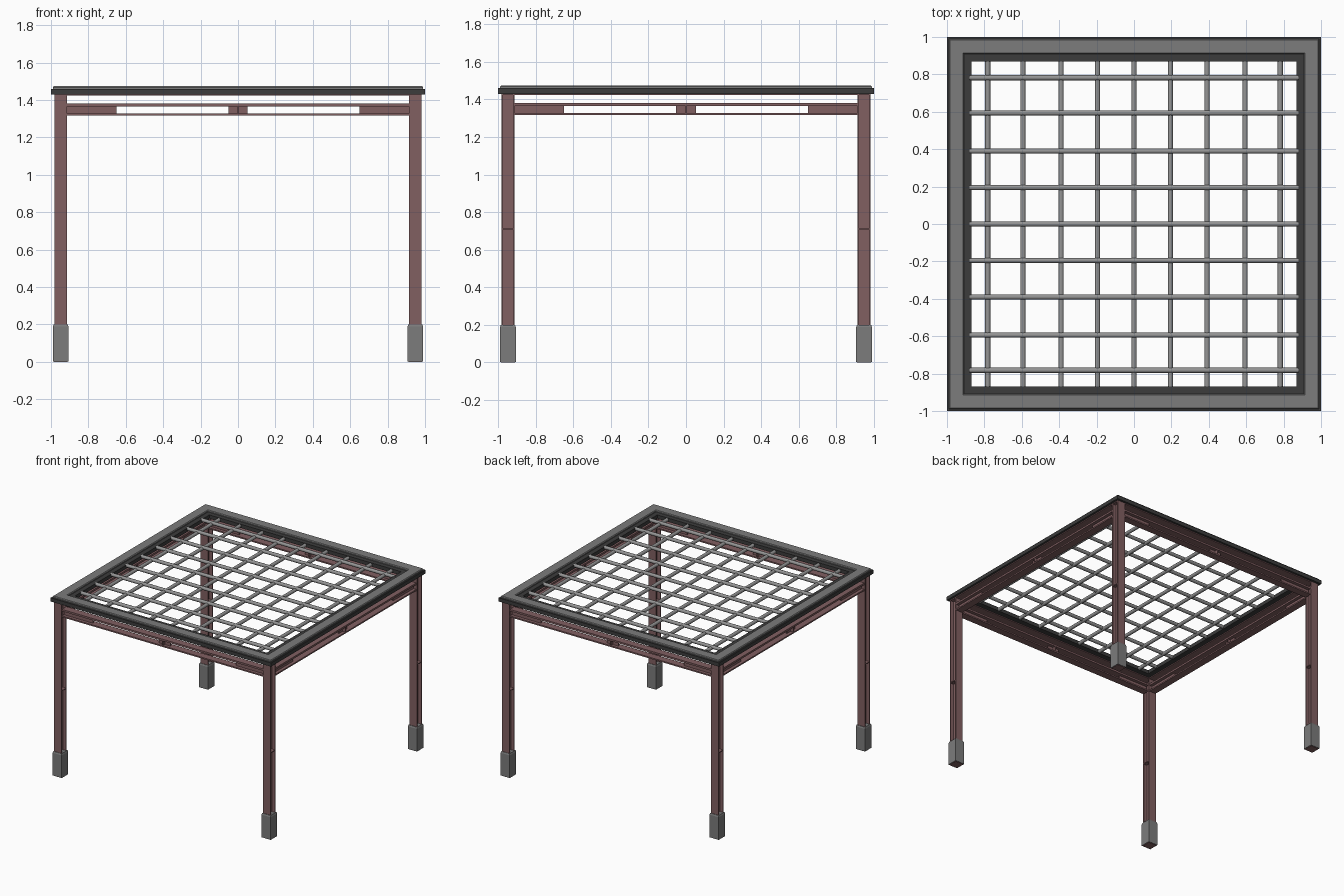
import bpy, bmesh, math
from mathutils import Matrix, Vector

if "Cube" in bpy.data.objects:
    bpy.data.objects.remove(bpy.data.objects["Cube"])


def material(name, rgb):
    m = bpy.data.materials.new(name)
    m.diffuse_color = (*rgb, 1)
    m.use_nodes = True
    m.node_tree.nodes["Principled BSDF"].inputs["Base Color"].default_value = m.diffuse_color
    return m


RED = material("dark_red_paint", (0.22, 0.115, 0.12))
GREY = material("mid_grey", (0.2, 0.2, 0.2))
DARK = material("dark_grey", (0.045, 0.045, 0.045))
STEEL = material("bar_grey", (0.3, 0.3, 0.3))


def finish(name, bm, mat):
    bmesh.ops.recalc_face_normals(bm, faces=bm.faces)
    me = bpy.data.meshes.new(name)
    bm.to_mesh(me)
    bm.free()
    me.materials.append(mat)
    ob = bpy.data.objects.new(name, me)
    bpy.context.collection.objects.link(ob)
    return ob


def add_box(bm, x0, x1, y0, y1, z0, z1):
    mat = Matrix.Translation(((x0 + x1) / 2, (y0 + y1) / 2, (z0 + z1) / 2))
    mat = mat @ Matrix.Diagonal((x1 - x0, y1 - y0, z1 - z0, 1))
    return bmesh.ops.create_cube(bm, size=1, matrix=mat)["verts"]


def square_ring(name, profile, mat):
    """Sweep a closed (half-width, z) profile around a square."""
    bm = bmesh.new()
    loops = [[bm.verts.new((sx * r, sy * r, z)) for r, z in profile]
             for sx, sy in ((-1, -1), (1, -1), (1, 1), (-1, 1))]
    n = len(profile)
    for i in range(4):
        a, b = loops[i], loops[(i + 1) % 4]
        for j in range(n):
            k = (j + 1) % n
            bm.faces.new((a[j], b[j], b[k], a[k]))
    return finish(name, bm, mat)


C = 0.948   # leg and beam centre line
H = 0.034   # half width of a leg

for sy, fb in ((-1, "front"), (1, "back")):
    for sx, lr in ((-1, "left"), (1, "right")):
        x, y = sx * C, sy * C
        # I-section leg, open towards the sides, with a mid stiffener
        bm = bmesh.new()
        for s in (-1, 1):
            yc = y + s * (H - 0.004)
            add_box(bm, x - H, x + H, yc - 0.004, yc + 0.004, 0.18, 1.43)
        add_box(bm, x - 0.004, x + 0.004, y - H + 0.008, y + H - 0.008, 0.18, 1.43)
        add_box(bm, x - H, x + H, y - H + 0.008, y + H - 0.008, 0.707, 0.713)
        finish(f"{fb}_{lr}_leg", bm, RED)
        # Foot block with chamfered top
        bm = bmesh.new()
        f = 0.042
        verts = add_box(bm, x - f, x + f, y - f, y + f, 0.003, 0.188)
        top = max(bm.faces, key=lambda q: q.calc_center_median().z)
        new = bmesh.ops.extrude_face_region(bm, geom=[top])["geom"]
        for v in [g for g in new if isinstance(g, bmesh.types.BMVert)]:
            v.co = (x + (v.co.x - x) * 0.9, y + (v.co.y - y) * 0.9, 0.2)
        bmesh.ops.delete(bm, geom=[top], context='FACES_ONLY')
        finish(f"{fb}_{lr}_foot", bm, GREY)
        # Plate under the foot
        bm = bmesh.new()
        add_box(bm, x - 0.037, x + 0.037, y - 0.037, y + 0.037, 0, 0.006)
        finish(f"{fb}_{lr}_base_plate", bm, RED)

# I-section beams with two slots in the web and a centre stiffener
L = C - H
for i, side in enumerate(("front", "right", "back", "left")):
    bm = bmesh.new()
    w = 0.03
    for z0, z1 in ((1.316, 1.327), (1.365, 1.38)):
        add_box(bm, -L, L, -C - w, -C + w, z0, z1)
    for x0, x1 in ((-L, -0.65), (-0.052, 0.052), (0.65, L)):
        add_box(bm, x0, x1, -C - 0.004, -C + 0.004, 1.327, 1.365)
    add_box(bm, -0.003, 0.003, -C - w, -C + w, 1.327, 1.365)
    bm.transform(Matrix.Rotation(i * math.pi / 2, 4, 'Z'))
    finish(f"{side}_beam", bm, RED)

# Red seat strip, dark frame and grey cap on top
square_ring("frame_seat", [(0.982, 1.423), (0.982, 1.431), (0.914, 1.431), (0.914, 1.423)], RED)
square_ring("top_frame", [(1.0, 1.43), (1.0, 1.46), (0.87, 1.46), (0.87, 1.43)], DARK)
square_ring("frame_cap", [(0.99, 1.458), (0.99, 1.468), (0.985, 1.474),
                          (0.913, 1.474), (0.908, 1.468), (0.908, 1.458)], GREY)

# Grid of round bars, one layer crossing over the other
for name, z, turn in (("lower_bar", 1.444, 0), ("upper_bar", 1.452, 1)):
    for k, p in enumerate((-0.782, -0.594, -0.39, -0.195, 0, 0.195, 0.39, 0.594, 0.782)):
        bm = bmesh.new()
        bmesh.ops.create_cone(bm, cap_ends=True, segments=12, radius1=0.014,
                              radius2=0.014, depth=1.76)
        bm.transform(Matrix.Rotation(math.pi / 2, 4, 'X'))
        bm.transform(Matrix.Translation((p, 0, z)))
        bm.transform(Matrix.Rotation(turn * math.pi / 2, 4, 'Z'))
        ob = finish(f"{name}_{k + 1}", bm, STEEL)
        for poly in ob.data.polygons:
            poly.use_smooth = len(poly.vertices) == 4
